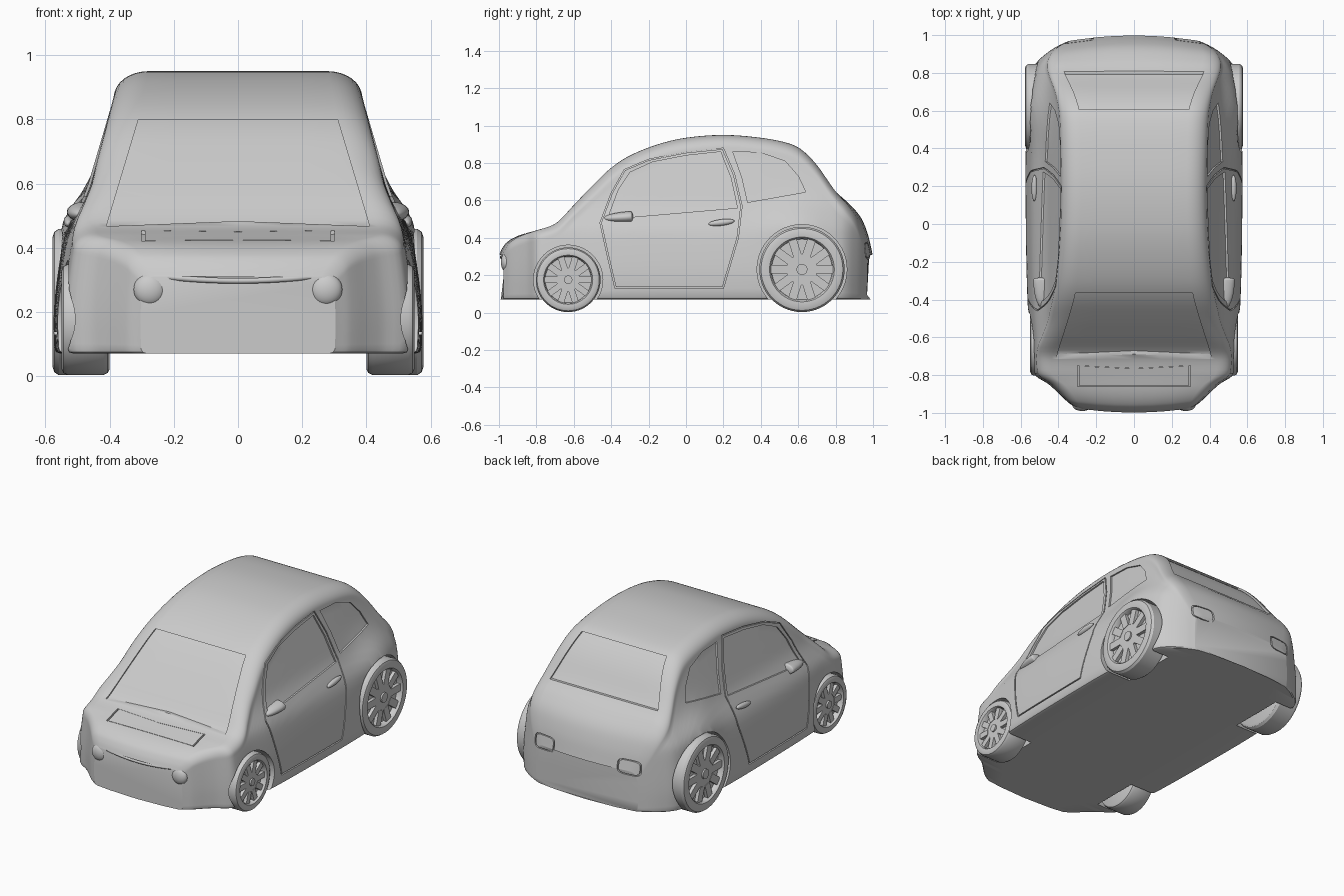
import bpy, bmesh, math
from mathutils import Matrix, Vector

if "Cube" in bpy.data.objects:
    bpy.data.objects.remove(bpy.data.objects["Cube"])

grey = bpy.data.materials.new("light grey")
grey.diffuse_color = (0.6, 0.6, 0.6, 1)
grey.use_nodes = True
grey.node_tree.nodes["Principled BSDF"].inputs["Base Color"].default_value = grey.diffuse_color
YM = 0.998


def to_object(name, bm, smooth=True):
    bmesh.ops.recalc_face_normals(bm, faces=bm.faces[:])
    me = bpy.data.meshes.new(name)
    bm.to_mesh(me)
    bm.free()
    me.materials.append(grey)
    ob = bpy.data.objects.new(name, me)
    bpy.context.collection.objects.link(ob)
    if smooth:
        shade(ob)
    return ob


def activate(ob):
    bpy.ops.object.select_all(action='DESELECT')
    ob.select_set(True)
    bpy.context.view_layer.objects.active = ob


def shade(ob):
    activate(ob)
    bpy.ops.object.shade_smooth_by_angle(angle=math.radians(32))


def subtract(ob, cutter):
    m = ob.modifiers.new("cut", 'BOOLEAN')
    m.operation, m.solver, m.object = 'DIFFERENCE', 'MANIFOLD', cutter
    activate(ob)
    bpy.ops.object.modifier_apply(modifier=m.name)


def curve(table, t):
    """Smooth interpolation through (t, value) pairs."""
    n = len(table)
    if t <= table[0][0]:
        return table[0][1]
    if t >= table[-1][0]:
        return table[-1][1]
    i = next(k for k in range(n - 1) if t <= table[k + 1][0])

    def slope(k):
        a, b = table[max(k - 1, 0)], table[min(k + 1, n - 1)]
        return (b[1] - a[1]) / (b[0] - a[0])
    (t0, v0), (t1, v1) = table[i], table[i + 1]
    h = t1 - t0
    s = (t - t0) / h
    return (v0 * (1 + 2 * s) * (1 - s) ** 2 + slope(i) * h * s * (1 - s) ** 2
            + v1 * s * s * (3 - 2 * s) + slope(i + 1) * h * s * s * (s - 1))


# Body shape: roof line, plan taper, side width by height, corner radius
TOP = [(-YM, .31), (-.985, .34), (-.96, .375), (-.9, .41), (-.8, .44), (-.72, .465), (-.68, .49),
       (-.6, .575), (-.5, .68), (-.4, .775), (-.3, .84), (-.15, .90), (0, .935), (.2, .95),
       (.4, .935), (.55, .905), (.62, .87), (.7, .79), (.8, .65), (.88, .575), (.94, .5),
       (.975, .41), (YM, .31)]
PLAN = [(-YM, .53), (-.97, .61), (-.9, .73), (-.86, .8), (-.82, .89), (-.78, .935), (-.6, .96),
        (-.4, .985), (0, 1), (.4, 1), (.7, .97), (.84, .93), (.9, .88), (.95, .79), (.98, .7), (YM, .61)]
SIDE = [(.07, .57), (.2, .572), (.35, .555), (.45, .535), (.5, .51), (.57, .475), (.65, .45), (.87, .385), (.95, .36)]
ROUND = [(-YM, .03), (-.9, .05), (-.72, .06), (-.5, .09), (-.2, .08), (.5, .08), (.8, .08), (YM, .04)]


def half_section(y, d):
    h, r = curve(TOP, y), curve(ROUND, y)

    def width(z):
        bulge = .035 * math.exp(-((y - .62) / .17) ** 2 - ((z - .5) / .1) ** 2)
        return (curve(SIDE, z) + bulge) * curve(PLAN, y) - d
    zb, zt = .07 + d, h - d - r
    w0 = width(zb + .015)
    pts = [(0, zb), (w0 * .6, zb), (w0 - .02, zb), (w0 - .006, zb + .005)]
    for i in range(19):
        z = zb + .015 + (zt - zb - .015) * i / 18
        pts.append((width(z), z))
    rx, wt = 1.35 * r, width(zt)
    for i in range(1, 9):
        a = math.pi / 2 * i / 8
        pts.append((wt - rx + rx * math.cos(a), zt + r * math.sin(a)))
    x0 = wt - rx
    pts += [(x0 * .66, h - d), (x0 * .33, h - d), (0, h - d)]
    return pts


def body_loft(name, d=0.0):
    bm = bmesh.new()
    rings, n = [], 110
    for k in range(n + 1):
        y = YM * math.sin(math.pi / 2 * (2 * k / n - 1))
        half = half_section(y, d)
        full = half + [(-x, z) for x, z in half[-2:0:-1]]
        bow = .25 * max(0, abs(y) - .8) / .2
        ys = y * (YM - d) / YM
        rings.append([bm.verts.new((x, ys - math.copysign(bow * x * x, y), z)) for x, z in full])
    for a, b in zip(rings, rings[1:]):
        for i in range(len(a)):
            j = (i + 1) % len(a)
            bm.faces.new((a[i], a[j], b[j], b[i]))
    bm.faces.new(rings[0])
    bm.faces.new(rings[-1])
    return to_object(name, bm, False)


def prism(name, axis, pts, a, b, inner=None):
    """Extrude an outline along an axis; inner < 1 makes a thin frame."""
    bm = bmesh.new()
    place = {'x': lambda p, t: (t, p[0], p[1]), 'y': lambda p, t: (p[0], t, p[1]),
             'z': lambda p, t: (p[0], p[1], t)}[axis]

    def loop(ps, t):
        return [bm.verts.new(place(p, t)) for p in ps]

    def bridge(u, v):
        for i in range(len(u)):
            j = (i + 1) % len(u)
            bm.faces.new((u[i], u[j], v[j], v[i]))
    o0, o1 = loop(pts, a), loop(pts, b)
    bridge(o0, o1)
    if inner:
        c = [sum(p[k] for p in pts) / len(pts) for k in (0, 1)]
        ips = [[c[k] + (p[k] - c[k]) * inner for k in (0, 1)] for p in pts]
        i0, i1 = loop(ips, a), loop(ips, b)
        bridge(i0, i1)
        bridge(o0, i0)
        bridge(o1, i1)
    else:
        bm.faces.new(o0)
        bm.faces.new(o1)
    return to_object(name, bm, False)


def rounded(cx, cz, w, h, n=24):
    def p(v):
        return math.copysign(abs(v) ** .5, v)
    return [(cx + w * p(math.cos(2 * math.pi * i / n)), cz + h * p(math.sin(2 * math.pi * i / n))) for i in range(n)]


body = body_loft("body")
core = body_loft("core_helper", .010)

# Recessed windows and panel seams, cut only to a shallow depth
door = [(-.38, .13), (-.42, .3), (-.46, .48), (-.40, .64), (-.33, .765), (-.2, .82), (0, .86), (.2, .88),
        (.26, .74), (.3, .57), (.28, .4), (.2, .13)]
pockets = [
    prism("door_seam", 'x', door, -1, 1, .982),
    prism("door_window", 'x', [(-.42, .5), (-.36, .66), (-.3, .75), (-.18, .805), (0, .84), (.185, .86),
                               (.24, .72), (.275, .56)], -1, 1),
    prism("quarter_window", 'x', [(.25, .862), (.4, .855), (.53, .81), (.6, .73), (.64, .645), (.33, .59), (.3, .72)], -1, 1),
    prism("windshield", 'y', [(-.41, .467), (0, .483), (.41, .467), (.31, .8), (-.31, .8)], -1.2, 0),
    prism("rear_window", 'y', [(-.37, .64), (.37, .64), (.29, .88), (-.29, .88)], .3, 1.2),
    prism("hood_vent", 'z', [(-.3, -.86), (.3, -.86), (.3, -.75), (0, -.765), (-.3, -.75)], .3, .7, .965),
    prism("tail_light_left", 'y', rounded(-.29, .33, .075, .045), .6, 1.2, .88),
    prism("tail_light_right", 'y', rounded(.29, .33, .075, .045), .6, 1.2, .88),
]
for p in pockets:
    subtract(p, core)
    subtract(body, p)
    bpy.data.objects.remove(p)
bpy.data.objects.remove(core)

# Wheel wells and wheels: (name, y, radius, outer x)
WHEELS = [("front", -.63, .173, .55), ("rear", .62, .228, .578)]


def cylinder(bm, r, x0, x1, y, z, seg=48):
    m = Matrix.Translation(((x0 + x1) / 2, y, z)) @ Matrix.Rotation(math.pi / 2, 4, 'Y')
    bmesh.ops.create_cone(bm, cap_ends=True, segments=seg, radius1=r, radius2=r, depth=abs(x1 - x0), matrix=m)


def make_wheel(name, y, R, xo, s):
    bm = bmesh.new()
    w = .15
    prof = [(0, 0), (0, .9 * R), (.006, .96 * R), (.02, R), (w - .02, R), (w - .006, .96 * R), (w, .88 * R),
            (w - .002, .76 * R), (w - .01, .73 * R), (w - .035, .71 * R), (w - .035, 0)]
    vs = [bm.verts.new((x, 0, r)) for x, r in prof]
    es = [bm.edges.new(e) for e in zip(vs, vs[1:])]
    bmesh.ops.spin(bm, geom=vs + es, cent=(0, 0, 0), axis=(1, 0, 0), angle=2 * math.pi, steps=56)
    bmesh.ops.remove_doubles(bm, verts=bm.verts[:], dist=1e-5)
    cylinder(bm, .36 * R, w - .04, w - .016, 0, 0)
    cylinder(bm, .13 * R, w - .04, w - .006, 0, 0, 16)
    for i in range(10):
        m = (Matrix.Rotation(2 * math.pi * (i + .5) / 10, 4, 'X') @ Matrix.Translation((w - .024, 0, .53 * R))
             @ Matrix.Diagonal((.02, .2 * R, .4 * R, 1)))
        bmesh.ops.create_cube(bm, size=1, matrix=m)
    for v in bm.verts:
        v.co = Vector((s * (v.co.x + xo - w), v.co.y + y, v.co.z + R + .003))
    to_object(name, bm)


for label, y, R, xo in WHEELS:
    for side, s in (("left", -1), ("right", 1)):
        bm = bmesh.new()
        cylinder(bm, R + .012, s * (xo - .17), s * .75, y, R + .003, 64)
        well = to_object("wheel_well_helper", bm, False)
        subtract(body, well)
        bpy.data.objects.remove(well)
        make_wheel(f"{label}_wheel_{side}", y, R, xo, s)
shade(body)


def ellipsoid(name, loc, size, flat_back=False, tilt=0):
    bm = bmesh.new()
    bmesh.ops.create_uvsphere(bm, u_segments=28, v_segments=18, radius=1)
    for v in bm.verts:
        if flat_back and v.co.y > 0:
            v.co.y *= .08
    m = Matrix.Translation(loc) @ Matrix.Rotation(tilt, 4, 'X') @ Matrix.Diagonal((*size, 1))
    bmesh.ops.transform(bm, matrix=m, verts=bm.verts[:])
    to_object(name, bm)


# Mirrors, door handles and headlights on both sides
for side, s in (("left", -1), ("right", 1)):
    ellipsoid(f"side_mirror_{side}", (s * .483, -.295, .512), (.05, .15, .03), True, .06)
    ellipsoid(f"door_handle_{side}", (s * .527, .19, .482), (.016, .07, .017), False, .12)
    ellipsoid(f"headlight_{side}", (s * .275, -.962, .27), (.05, .028, .05))

# Curved bar between the headlights
cu = bpy.data.curves.new("grille_bar", 'CURVE')
cu.dimensions, cu.bevel_depth, cu.bevel_resolution = '3D', .009, 3
sp = cu.splines.new('POLY')
sp.points.add(16)
for i, p in enumerate(sp.points):
    x = -.24 + .48 * i / 16
    p.co = (x, -.987 + .3 * x * x, .297 + .25 * x * x, 1)
cu.materials.append(grey)
bpy.context.collection.objects.link(bpy.data.objects.new("grille_bar", cu))
